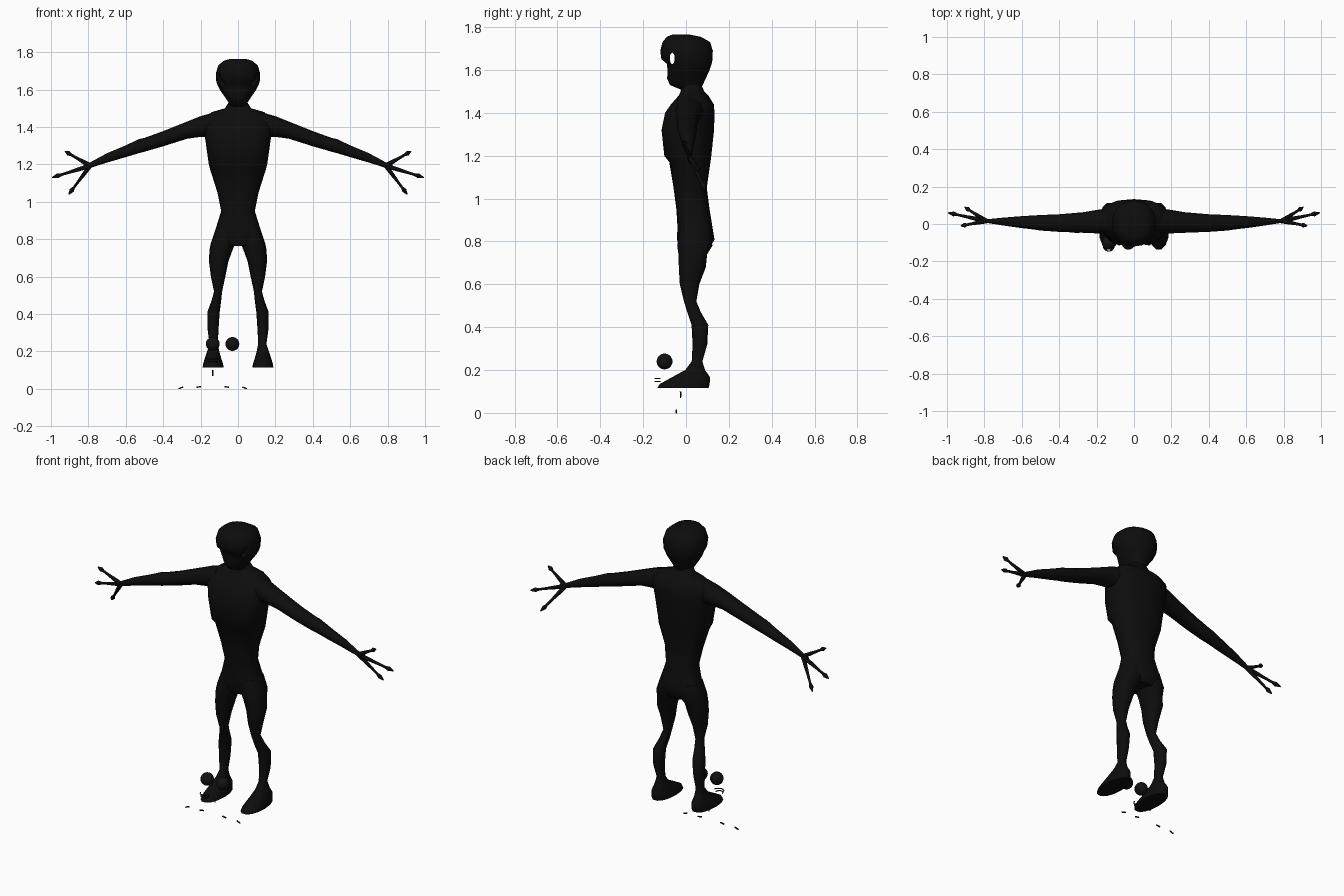
import bpy, bmesh, math
from mathutils import Vector

old = bpy.data.objects.get("Cube")
if old:
    bpy.data.objects.remove(old, do_unlink=True)


def material(name, value):
    m = bpy.data.materials.new(name)
    m.use_nodes = True
    m.diffuse_color = (value, value, value, 1)
    m.node_tree.nodes["Principled BSDF"].inputs["Base Color"].default_value = (value, value, value, 1)
    return m


SKIN = material("black_skin", 0.004)
EYE = material("black_eye", 0.006)


def finish(name, bm, mat=SKIN, angle=50):
    bmesh.ops.recalc_face_normals(bm, faces=bm.faces)
    me = bpy.data.meshes.new(name)
    bm.to_mesh(me)
    bm.free()
    ob = bpy.data.objects.new(name, me)
    bpy.context.collection.objects.link(ob)
    me.materials.append(mat)
    bpy.ops.object.select_all(action='DESELECT')
    ob.select_set(True)
    bpy.context.view_layer.objects.active = ob
    bpy.ops.object.shade_smooth_by_angle(angle=math.radians(angle))
    return ob


def loft(name, stations, place, power=2.0, sides=16, tweak=None):
    """Skin through sections (t, u_min, u_max, v_min, v_max)."""
    bm = bmesh.new()
    rings = []
    for t, u0, u1, v0, v1 in stations:
        ring = []
        for i in range(sides):
            a = math.tau * i / sides
            c, s = math.cos(a), math.sin(a)
            u = (u0 + u1) / 2 + (u1 - u0) / 2 * math.copysign(abs(c) ** (2 / power), c)
            v = (v0 + v1) / 2 + (v1 - v0) / 2 * math.copysign(abs(s) ** (2 / power), s)
            ring.append(bm.verts.new(place(t, u, v)))
        rings.append(ring)
    for a, b in zip(rings, rings[1:]):
        for i in range(sides):
            j = (i + 1) % sides
            bm.faces.new((a[i], a[j], b[j], b[i]))
    bm.faces.new(rings[0])
    bm.faces.new(rings[-1])
    if tweak:
        for v in bm.verts:
            tweak(v.co)
    return finish(name, bm)


def tube(name, points, radii, sides=8):
    """Round limb along a path with a radius at each point."""
    bm = bmesh.new()
    pts = [Vector(p) for p in points]
    rings = []
    for k, p in enumerate(pts):
        d = (pts[min(k + 1, len(pts) - 1)] - pts[max(k - 1, 0)]).normalized()
        q = d.to_track_quat('Z', 'Y')
        rings.append([bm.verts.new(p + q @ Vector((radii[k] * math.cos(math.tau * i / sides),
                                                   radii[k] * math.sin(math.tau * i / sides), 0)))
                      for i in range(sides)])
    for a, b in zip(rings, rings[1:]):
        for i in range(sides):
            j = (i + 1) % sides
            bm.faces.new((a[i], a[j], b[j], b[i]))
    bm.faces.new(rings[0])
    bm.faces.new(rings[-1])
    return finish(name, bm)


def ball(name, centre, scale, mat=EYE):
    bm = bmesh.new()
    bmesh.ops.create_uvsphere(bm, u_segments=20, v_segments=12, radius=1)
    for v in bm.verts:
        v.co = Vector(centre) + Vector(v.co[i] * scale[i] for i in range(3))
    return finish(name, bm, mat)


def upright(z, x, y):
    return (x, y, z)


# Torso with a chest cleft
def cleft(co):
    if abs(co.x) < 0.01 and co.y < -0.08 and co.z > 1.19:
        co.y += 0.02


torso = [(1.535, .048, -.02, .07), (1.5, .07, -.025, .085), (1.48, .14, -.035, .105),
         (1.44, .18, -.07, .13), (1.4, .185, -.105, .133), (1.32, .173, -.122, .131),
         (1.2, .156, -.108, .118), (1.17, .148, -.078, .114), (1.05, .11, -.058, .097),
         (.95, .09, -.045, .11), (.87, .115, -.04, .123), (.81, .135, -.042, .133),
         (.765, .07, -.03, .11)]
loft("torso", [(z, -x, x, f, b) for z, x, f, b in torso], upright, 2.5, tweak=cleft)

# Head with brow, recessed face and open eye sockets
skull = [(1.505, .045, -.015, .068), (1.53, .05, -.075, .078), (1.56, .07, -.088, .092),
         (1.6, .098, -.086, .11), (1.63, .112, -.09, .12), (1.65, .117, -.115, .124),
         (1.69, .118, -.12, .125), (1.73, .105, -.11, .113), (1.755, .075, -.09, .07),
         (1.765, .04, -.065, .02)]
head = loft("head", [(z, -x, x, f, b) for z, x, f, b in skull], upright, 2.2, 20)
cutter = ball("socket_cutter", (0, -.064, 1.655), (.2, .013, .03), SKIN)
cutter.hide_render = True
mod = head.modifiers.new("sockets", 'BOOLEAN')
mod.operation = 'DIFFERENCE'
mod.object = cutter
bpy.context.view_layer.objects.active = head
bpy.ops.object.modifier_apply(modifier=mod.name)
bpy.data.objects.remove(cutter, do_unlink=True)

leg = [(.86, .01, .118, -.03, .115), (.78, .014, .145, -.043, .125), (.74, .03, .153, -.037, .1),
       (.68, .052, .155, -.035, .094), (.6, .068, .145, -.03, .063), (.52, .085, .128, -.01, .049),
       (.47, .09, .142, .005, .07), (.41, .098, .164, .025, .105), (.32, .104, .163, .03, .1),
       (.24, .108, .152, .026, .077), (.2, .1, .165, -.005, .09), (.165, .09, .177, -.07, .115),
       (.135, .08, .186, -.125, .113), (.115, .077, .189, -.138, .108)]
arm = [(.13, -.05, .085, 1.35, 1.478), (.2, -.05, .075, 1.347, 1.458), (.27, -.047, .063, 1.338, 1.43),
       (.4, -.042, .052, 1.297, 1.378), (.5, -.035, .048, 1.268, 1.342), (.53, -.03, .046, 1.26, 1.335),
       (.6, -.022, .042, 1.239, 1.302), (.7, -.008, .034, 1.21, 1.26), (.8, .008, .024, 1.178, 1.206),
       (.825, .01, .03, 1.17, 1.2)]
tips = {"thumb": (.925, -.01, 1.27), "middle_finger": (.993, .06, 1.13), "lower_finger": (.905, .09, 1.04)}

for side, s in (("left", 1), ("right", -1)):
    # Legs with feet, and arms
    loft(side + "_leg", leg, lambda z, x, y: (s * x, y, z), 2.2, 14)
    loft(side + "_arm", arm, lambda x, y, z: (s * x, y, z), 2.2, 12)
    # Long fingers with teardrop tips
    for finger, tip in tips.items():
        root, end = Vector((.79, .016, 1.193)), Vector(tip)
        path = [root.lerp(end, k) for k in (0, .3, .55, .76, .86, 1)]
        tube(side + "_" + finger, [(s * p.x, p.y, p.z) for p in path],
             (.013, .011, .008, .007, .013, .003))

# Loose eyeballs above the right foot
for name, x in (("outer_eyeball", -.135), ("inner_eyeball", -.03)):
    ball(name, (x, -.1, .24), (.037, .037, .037))

# Loose tooth rows, tongue sliver and small claws
for name, z, w in (("upper_teeth", .16, .029), ("lower_teeth", .147, .022)):
    arc = [math.pi * k / 6 for k in range(7)]
    tube(name, [(-.135 + w * math.cos(a), -.12 - .025 * math.sin(a), z) for a in arc], [.003] * 7, 6)
tube("tongue_sliver", [(-.135, -.025, .1), (-.135, -.025, .07)], (.005, .003), 6)
for i, d in enumerate((-.17, -.075, .075, .17)):
    z = .014 - abs(d) * .05
    slope = -.025 * d
    tube("claw_%d" % (i + 1), [(d - .147, -.045, z - slope), (d - .123, -.045, z + slope)], (.004, .004), 6)
